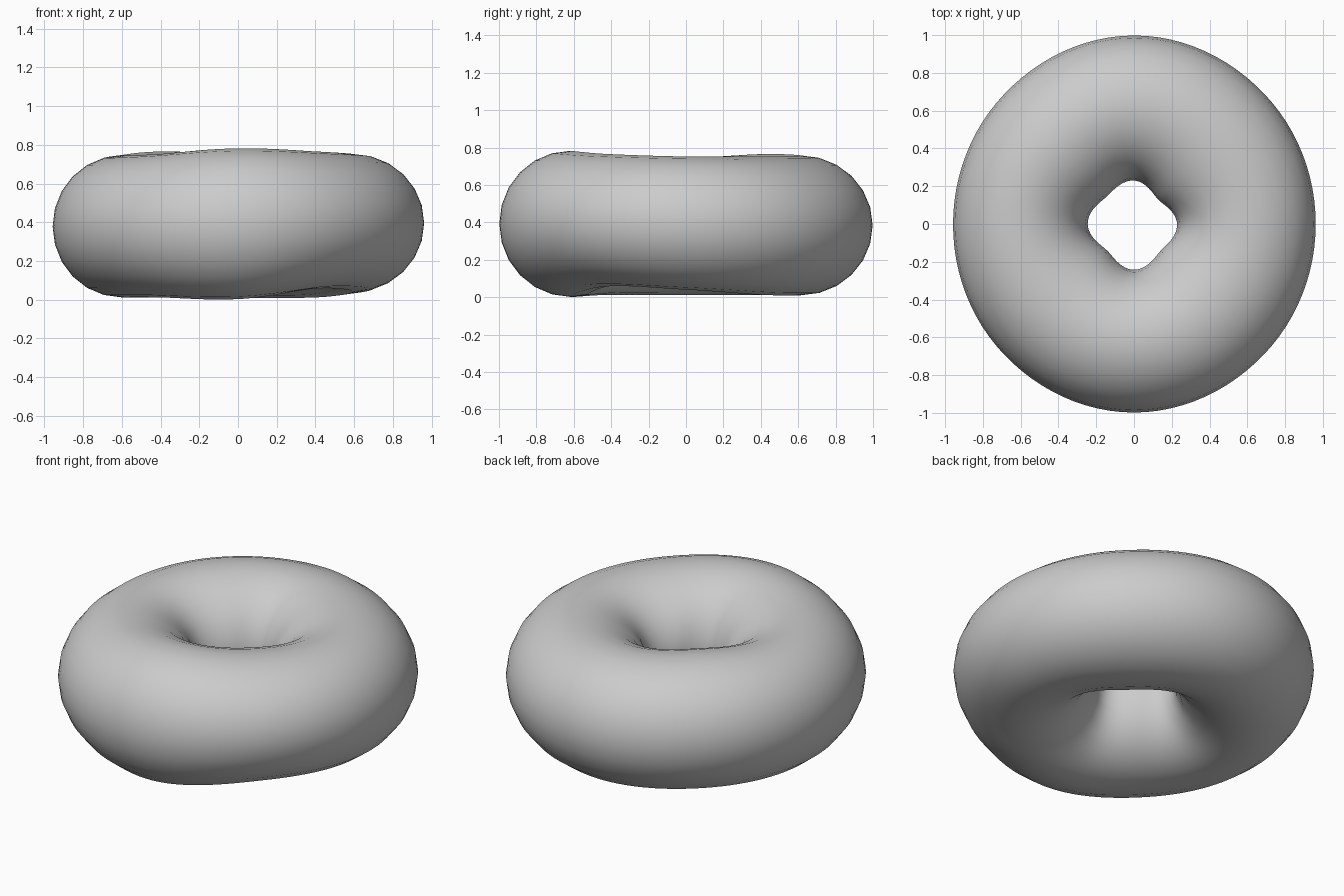
import bpy, bmesh
from math import sin, cos, pi, tau, floor

if "Cube" in bpy.data.objects:
    bpy.data.objects.remove(bpy.data.objects["Cube"])

# Hand-shaped ring: values every 45 degrees, counter-clockwise from +x
OUTER = [0.962, 0.975, 0.998, 0.972, 0.958, 0.975, 0.998, 0.975]
INNER = [0.228, 0.182, 0.23, 0.205, 0.245, 0.2, 0.242, 0.2]
TOP = [0.752, 0.752, 0.757, 0.765, 0.745, 0.752, 0.782, 0.765]
BOTTOM = [0.04, 0.012, 0.01, 0.012, 0.012, 0.012, 0.003, 0.058]


def smooth_loop(vals, angle):
    """Closed Catmull-Rom interpolation around the ring."""
    n = len(vals)
    u = angle / tau * n
    i = floor(u)
    t = u - i
    a, b, c, d = (vals[(i + k) % n] for k in (-1, 0, 1, 2))
    return b + 0.5 * t * (c - a + t * (2*a - 5*b + 4*c - d + t * (3*(b - c) + d - a)))


MAJOR, MINOR = 96, 24
bm = bmesh.new()
rings = []
for m in range(MAJOR):
    ang = tau * m / MAJOR
    ro, ri, zt, zb = (smooth_loop(v, ang) for v in (OUTER, INNER, TOP, BOTTOM))
    ring = []
    for s in range(MINOR):
        p = tau * s / MINOR
        r = (ro + ri) / 2 + (ro - ri) / 2 * cos(p)
        z = (zt + zb) / 2 + (zt - zb) / 2 * sin(p)
        ring.append(bm.verts.new((r * cos(ang), r * sin(ang), z)))
    rings.append(ring)

# Skin the cross-sections into a closed ring
for m in range(MAJOR):
    a, b = rings[m], rings[(m + 1) % MAJOR]
    for s in range(MINOR):
        t = (s + 1) % MINOR
        bm.faces.new((a[s], b[s], b[t], a[t])).smooth = True
bmesh.ops.recalc_face_normals(bm, faces=bm.faces)

mesh = bpy.data.meshes.new("ring")
bm.to_mesh(mesh)
bm.free()
bpy.context.collection.objects.link(bpy.data.objects.new("doughnut_ring", mesh))
